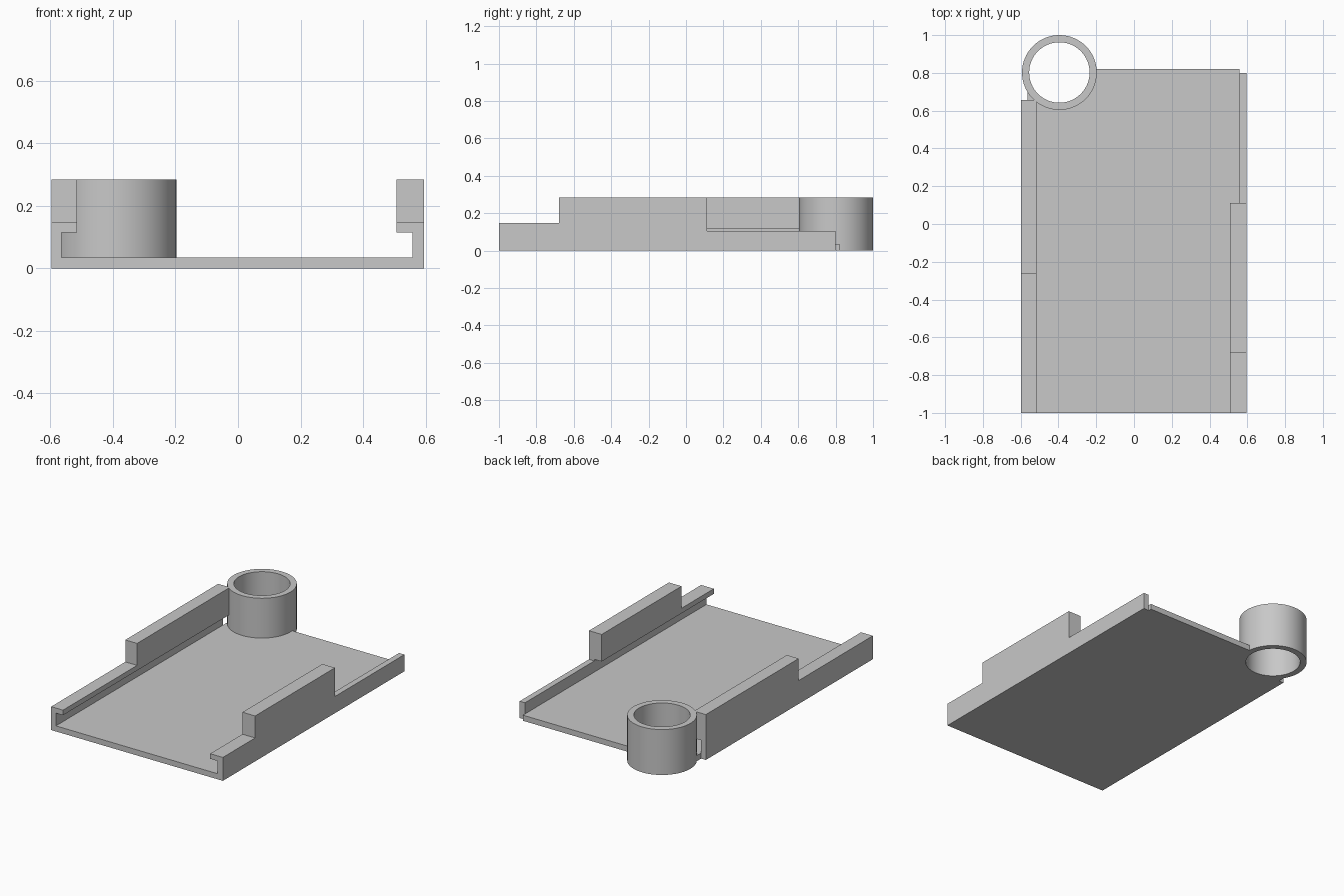
import bpy, bmesh, math
from mathutils import Vector, Matrix

cube = bpy.data.objects.get("Cube")
if cube:
    bpy.data.objects.remove(cube, do_unlink=True)

grey = bpy.data.materials.new("light_grey")
grey.use_nodes = True
GREY = (0.58, 0.58, 0.58, 1)
grey.diffuse_color = GREY
grey.node_tree.nodes["Principled BSDF"].inputs["Base Color"].default_value = GREY

FRONT, BACK = -1.0, 0.82
FLOOR, LIP, LOW, TOP = 0.035, 0.115, 0.147, 0.285
POST = Vector((-0.395, 0.802, 0))


def finish(name, bm):
    bmesh.ops.recalc_face_normals(bm, faces=bm.faces)
    mesh = bpy.data.meshes.new(name)
    bm.to_mesh(mesh)
    bm.free()
    mesh.materials.append(grey)
    obj = bpy.data.objects.new(name, mesh)
    bpy.context.collection.objects.link(obj)
    return obj


def box(name, low, high):
    low, high = Vector(low), Vector(high)
    bm = bmesh.new()
    bmesh.ops.create_cube(bm, size=1, matrix=Matrix.Translation((low + high) / 2)
                          @ Matrix.Diagonal((*(high - low), 1)))
    return finish(name, bm)


def cut(target, cutter):
    mod = target.modifiers.new("cut", "BOOLEAN")
    mod.operation, mod.solver, mod.object = "DIFFERENCE", "EXACT", cutter
    cutter.hide_render = True
    bpy.context.view_layer.objects.active = target
    bpy.ops.object.modifier_apply(modifier=mod.name)
    bpy.data.objects.remove(cutter, do_unlink=True)


# Tray: channel section with lipped side rails, extruded from front to back
section = [(-0.597, 0), (0.595, 0), (0.595, TOP), (0.507, TOP), (0.507, LIP),
           (0.558, LIP), (0.558, FLOOR), (-0.564, FLOOR), (-0.564, LIP),
           (-0.515, LIP), (-0.515, TOP), (-0.597, TOP)]
bm = bmesh.new()
face = bm.faces.new([bm.verts.new((x, FRONT, z)) for x, z in section])
swept = bmesh.ops.extrude_face_region(bm, geom=[face])["geom"]
bmesh.ops.translate(bm, vec=(0, BACK - FRONT, 0),
                    verts=[v for v in swept if isinstance(v, bmesh.types.BMVert)])
tray = finish("tray", bm)

# Steps and notches along the side rails
notches = {
    "left_front_step": ((0.4, -1.2, LOW), (0.8, -0.68, 0.5)),
    "right_front_step": ((-0.8, -1.2, LOW), (-0.4, -0.265, 0.5)),
    "left_rear_step": ((0.4, 0.112, 0.105), (0.8, 1.2, 0.5)),
    "left_rear_corner": ((0.558, 0.8, -0.1), (0.8, 1.2, 0.5)),
    "right_rear_end": ((-0.8, 0.656, FLOOR), (-0.4, 1.2, 0.5)),
    "right_rear_corner": ((-0.8, 0.656, -0.1), (-0.564, 1.2, 0.5)),
}
for name, (low, high) in notches.items():
    cut(tray, box(name, low, high))

# Clearance in the tray for the round post
bm = bmesh.new()
bmesh.ops.create_cone(bm, cap_ends=True, segments=64, radius1=0.18, radius2=0.18,
                      depth=1, matrix=Matrix.Translation(POST))
cut(tray, finish("post_clearance", bm))

# Hollow round post: rectangular wall profile spun around its axis
bm = bmesh.new()
ring = [bm.verts.new(POST + Vector((r, 0, z)))
        for r, z in [(0.16, 0), (0.198, 0), (0.198, TOP), (0.16, TOP)]]
edges = [bm.edges.new((ring[i], ring[(i + 1) % 4])) for i in range(4)]
bmesh.ops.spin(bm, geom=ring + edges, cent=POST, axis=(0, 0, 1),
               angle=math.tau, steps=64)
bmesh.ops.remove_doubles(bm, verts=bm.verts, dist=0.0005)
post = finish("hollow_post", bm)
bpy.ops.object.select_all(action="DESELECT")
post.select_set(True)
bpy.context.view_layer.objects.active = post
bpy.ops.object.shade_smooth_by_angle(angle=math.radians(30))
